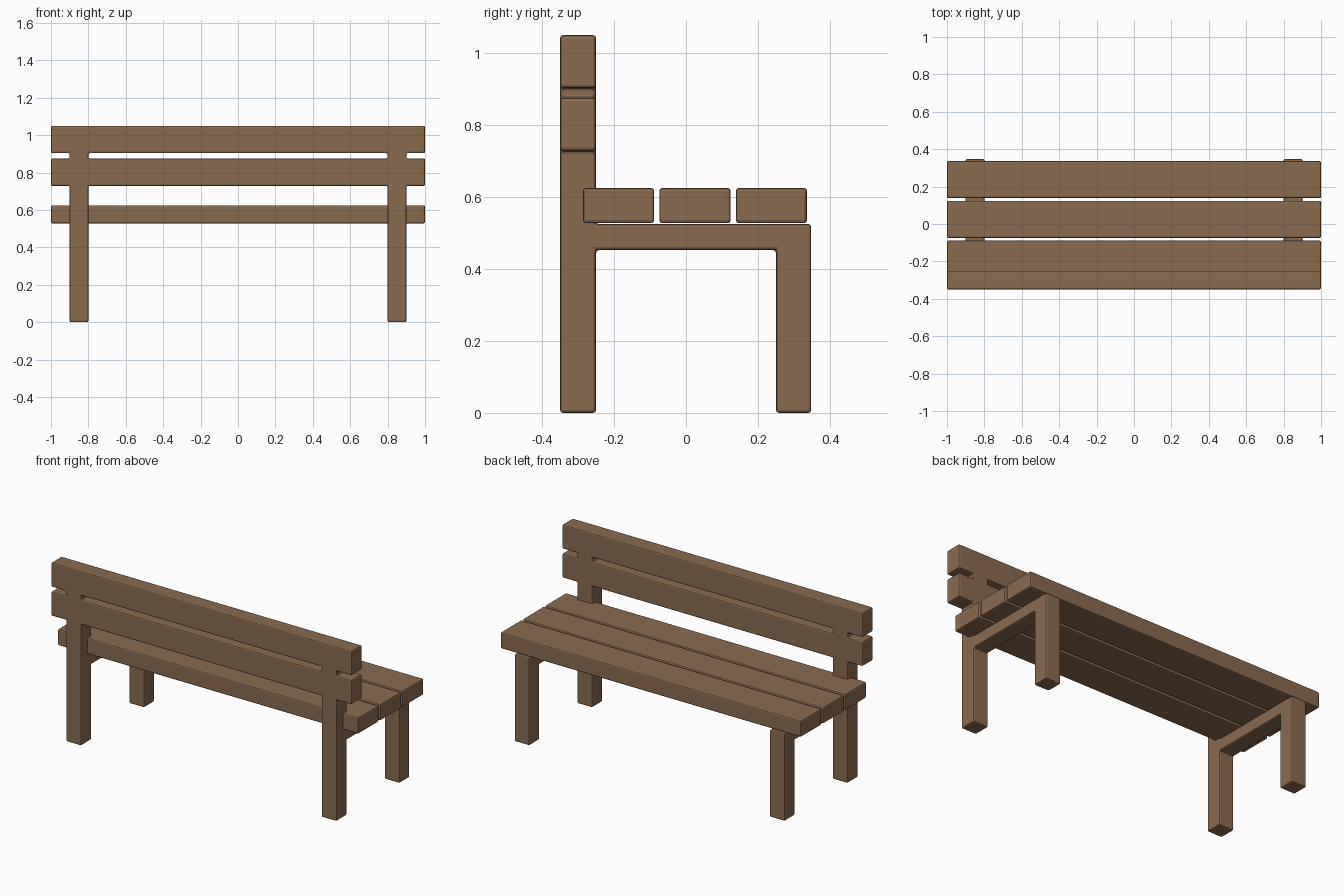
import bpy, bmesh

if "Cube" in bpy.data.objects:
    bpy.data.objects.remove(bpy.data.objects["Cube"])

wood = bpy.data.materials.new("brown wood")
wood.diffuse_color = (0.258, 0.147, 0.078, 1)
wood.use_nodes = True
wood.node_tree.nodes["Principled BSDF"].inputs["Base Color"].default_value = wood.diffuse_color


def finish(name, bm):
    """Turn a bmesh into a brown object with slightly rounded edges."""
    bmesh.ops.recalc_face_normals(bm, faces=bm.faces)
    mesh = bpy.data.meshes.new(name)
    bm.to_mesh(mesh)
    bm.free()
    mesh.materials.append(wood)
    ob = bpy.data.objects.new(name, mesh)
    bpy.context.collection.objects.link(ob)
    bev = ob.modifiers.new("rounded edges", 'BEVEL')
    bev.width = 0.008
    bev.segments = 2
    bev.limit_method = 'ANGLE'
    return ob


def joined_boxes(name, boxes):
    """Weld overlapping or touching boxes into one solid, keeping only the outer faces."""
    grid = [sorted({v for b in boxes for v in b[a]}) for a in range(3)]

    def filled(c):
        if any(c[a] < 0 or c[a] >= len(grid[a]) - 1 for a in range(3)):
            return False
        mid = [(grid[a][c[a]] + grid[a][c[a] + 1]) / 2 for a in range(3)]
        return any(all(b[a][0] < mid[a] < b[a][1] for a in range(3)) for b in boxes)

    bm = bmesh.new()
    verts = {}

    def vert(i):
        if i not in verts:
            verts[i] = bm.verts.new([grid[a][i[a]] for a in range(3)])
        return verts[i]

    cells = [(i, j, k) for i in range(len(grid[0]) - 1)
             for j in range(len(grid[1]) - 1) for k in range(len(grid[2]) - 1)]
    for c in filter(filled, cells):
        for a in range(3):
            for side in (0, 1):
                n = list(c)
                n[a] += 2 * side - 1
                if filled(n):
                    continue
                corners = []
                for u, v in ((0, 0), (1, 0), (1, 1), (0, 1)):
                    p = list(c)
                    p[a] += side
                    p[(a + 1) % 3] += u
                    p[(a + 2) % 3] += v
                    corners.append(vert(tuple(p)))
                bm.faces.new(corners)
    return finish(name, bm)


# Frame: legs, side rails and backrest slats, all flush with each other
frame = []
for x in ((-0.9, -0.8), (0.8, 0.9)):
    frame.append((x, (-0.35, -0.25), (0, 1.05)))        # back post
    frame.append((x, (0.25, 0.348), (0, 0.525)))        # front leg
    frame.append((x, (-0.35, 0.348), (0.4525, 0.525)))  # side rail
for z in ((0.729, 0.8755), (0.9035, 1.05)):
    frame.append(((-1, 1), (-0.35, -0.25), z))          # backrest slat
joined_boxes("frame_and_backrest", frame)

# Seat planks
for i in range(3):
    y = -0.1875 + 0.2125 * i
    joined_boxes(f"seat_plank_{i + 1}", [((-1, 1), (y - 0.099, y + 0.099), (0.5275, 0.625))])
